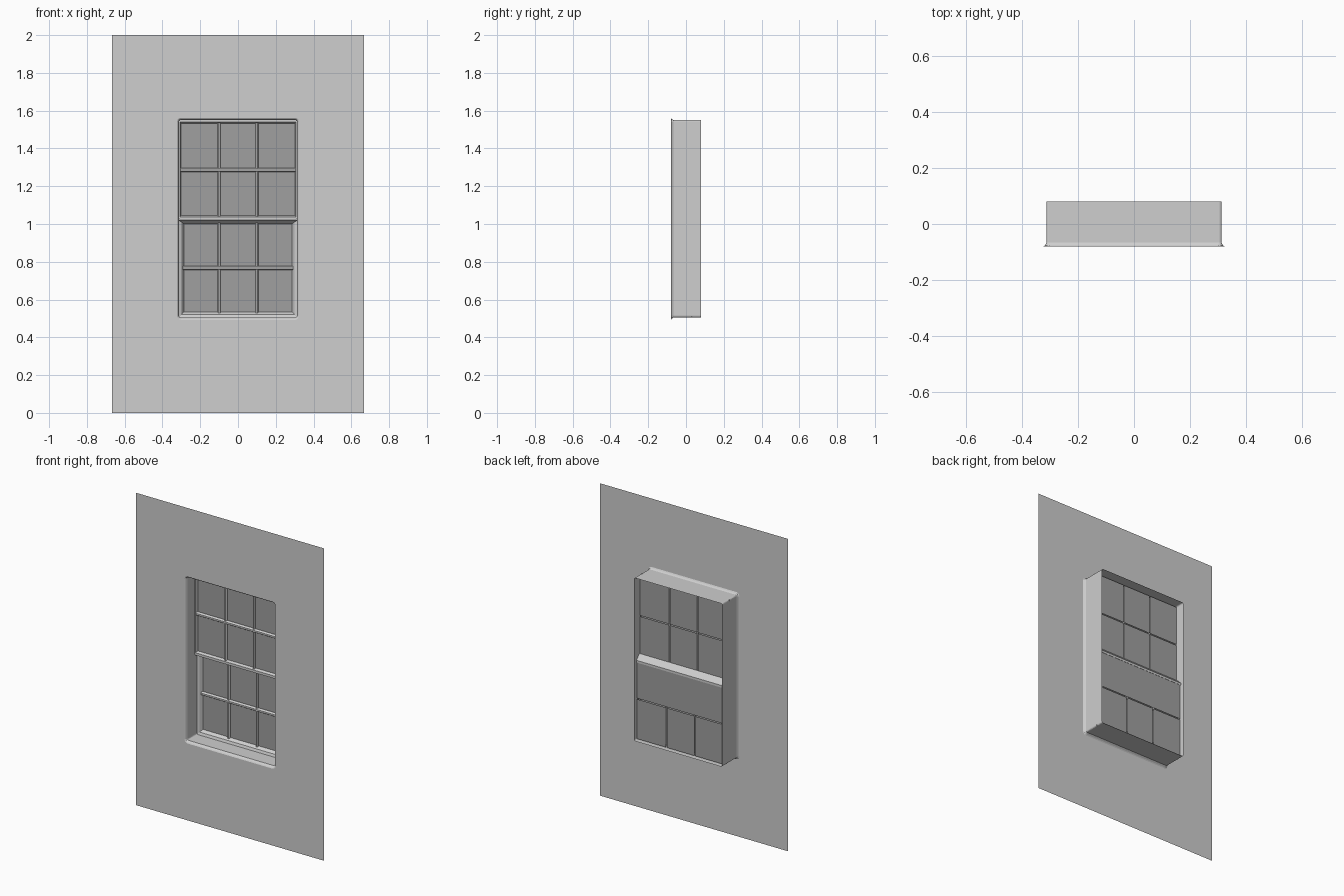
import bpy, bmesh, math
from mathutils import Vector

if "Cube" in bpy.data.objects:
    bpy.data.objects.remove(bpy.data.objects["Cube"])


def material(name, v):
    m = bpy.data.materials.new(name)
    m.diffuse_color = (v, v, v, 1)
    m.use_nodes = True
    m.node_tree.nodes["Principled BSDF"].inputs["Base Color"].default_value = m.diffuse_color
    return m


GREY = material("light grey paint", 0.62)
GLASS = material("dark grey glass", 0.35)


def finish(bm, name, mat, recalc=True):
    if recalc:
        bmesh.ops.recalc_face_normals(bm, faces=bm.faces[:])
    me = bpy.data.meshes.new(name)
    bm.to_mesh(me)
    bm.free()
    me.materials.append(mat)
    ob = bpy.data.objects.new(name, me)
    bpy.context.collection.objects.link(ob)
    return ob


def ring(hx, z0, z1, y, r=0.0, seg=3):
    """Rectangle in the xz plane with rounded corners."""
    if r == 0:
        return [Vector(p) for p in ((hx, y, z1), (-hx, y, z1), (-hx, y, z0), (hx, y, z0))]
    pts = []
    for k, (sx, cz) in enumerate(((1, z1 - r), (-1, z1 - r), (-1, z0 + r), (1, z0 + r))):
        for i in range(seg + 1):
            a = math.pi / 2 * (k + i / seg)
            pts.append(Vector((sx * (hx - r) + r * math.cos(a), y, cz + r * math.sin(a))))
    return pts


def loft(name, rings, mat=GREY, flip=True):
    """Join successive closed rings with quads, leaving the ends open."""
    bm = bmesh.new()
    rows = [[bm.verts.new(p) for p in r] for r in rings]
    n = len(rows[0])
    for a, b in zip(rows, rows[1:]):
        for i in range(n):
            j = (i + 1) % n
            bm.faces.new((a[i], a[j], b[j], b[i]))
    if flip:
        bmesh.ops.reverse_faces(bm, faces=bm.faces[:])
    return finish(bm, name, mat, False)


def bar(name, start, end, across, width, depth):
    """Half-round glazing bar, open at the back, bulging towards -y."""
    bm = bmesh.new()
    prof = [(-0.5, 0), (-0.5, 0.5), (-0.25, 1), (0.25, 1), (0.5, 0.5), (0.5, 0)]
    rows = [[bm.verts.new(Vector(p) + Vector(across) * (u * width) + Vector((0, -v * depth, 0)))
             for u, v in prof] for p in (start, end)]
    for i in range(len(prof) - 1):
        bm.faces.new((rows[0][i], rows[0][i + 1], rows[1][i + 1], rows[1][i]))
    return finish(bm, name, GREY)


def panes(name, xs, zs, y, gap=0.003):
    """Grid of flat glass panes with hairline gaps."""
    bm = bmesh.new()
    for x0, x1 in zip(xs, xs[1:]):
        for z0, z1 in zip(zs, zs[1:]):
            bm.faces.new([bm.verts.new((x, y, z)) for x, z in (
                (x0 + gap, z0 + gap), (x1 - gap, z0 + gap),
                (x1 - gap, z1 - gap), (x0 + gap, z1 - gap))])
    return finish(bm, name, GLASS, False)


# wall sheet with a rounded opening
bm = bmesh.new()
edges = []
for loop in (ring(0.667, 0, 2, -0.08), ring(0.323, 0.492, 1.562, -0.08, 0.022)):
    vs = [bm.verts.new(p) for p in loop]
    edges += [bm.edges.new((vs[i], vs[(i + 1) % len(vs)])) for i in range(len(vs))]
bmesh.ops.triangle_fill(bm, edges=edges, use_beauty=True, normal=(0, -1, 0))
finish(bm, "wall", GREY, False)

# bevelled lip and deep lining of the opening
loft("window_lining", [
    ring(0.323, 0.492, 1.562, -0.08, 0.022),
    ring(0.317, 0.498, 1.556, -0.076, 0.017),
    ring(0.312, 0.506, 1.551, -0.066, 0.009),
    ring(0.312, 0.506, 1.551, 0.08, 0.009)])

# slim sash surrounds
loft("upper_sash_frame", [
    ring(0.312, 1.03, 1.551, 0.008),
    ring(0.307, 1.035, 1.541, 0.008),
    ring(0.302, 1.04, 1.532, 0.025)])
loft("lower_sash_frame", [
    ring(0.312, 0.506, 1.02, 0.03),
    ring(0.298, 0.522, 1.014, 0.036),
    ring(0.286, 0.535, 1.003, 0.055)])

# meeting rail between the sashes
profile = [(0.025, 1.045), (0.008, 1.038), (0.008, 1.022), (0.03, 1.016),
           (0.042, 1.006), (0.058, 1.0), (0.058, 1.014), (0.03, 1.042)]
bm = bmesh.new()
ends = [[bm.verts.new((x, y, z)) for y, z in profile] for x in (-0.311, 0.311)]
for e in ends:
    bm.faces.new(e)
for i in range(len(profile)):
    j = (i + 1) % len(profile)
    bm.faces.new((ends[0][i], ends[0][j], ends[1][j], ends[1][i]))
finish(bm, "meeting_rail", GREY)

# glass: the top row of the lower sash is a single sheet
panes("upper_glass", (-0.31, -0.1, 0.1, 0.31), (1.03, 1.286, 1.545), 0.025)
panes("lower_glass_bottom_row", (-0.31, -0.1, 0.1, 0.31), (0.508, 0.768), 0.055)
panes("lower_glass_top_row", (-0.31, 0.31), (0.768, 1.01), 0.055)

# glazing bars for both sashes
for sash, y, hx, z0, zm, z1 in (("upper", 0.025, 0.305, 1.038, 1.286, 1.535),
                                ("lower", 0.055, 0.29, 0.53, 0.768, 1.005)):
    bar(sash + "_horizontal_bar", (-hx, y, zm), (hx, y, zm), (0, 0, 1), 0.021, 0.016)
    for side, x in (("left", -0.1), ("right", 0.1)):
        bar(f"{sash}_{side}_vertical_bar", (x, y, z0), (x, y, z1), (1, 0, 0), 0.015, 0.012)
